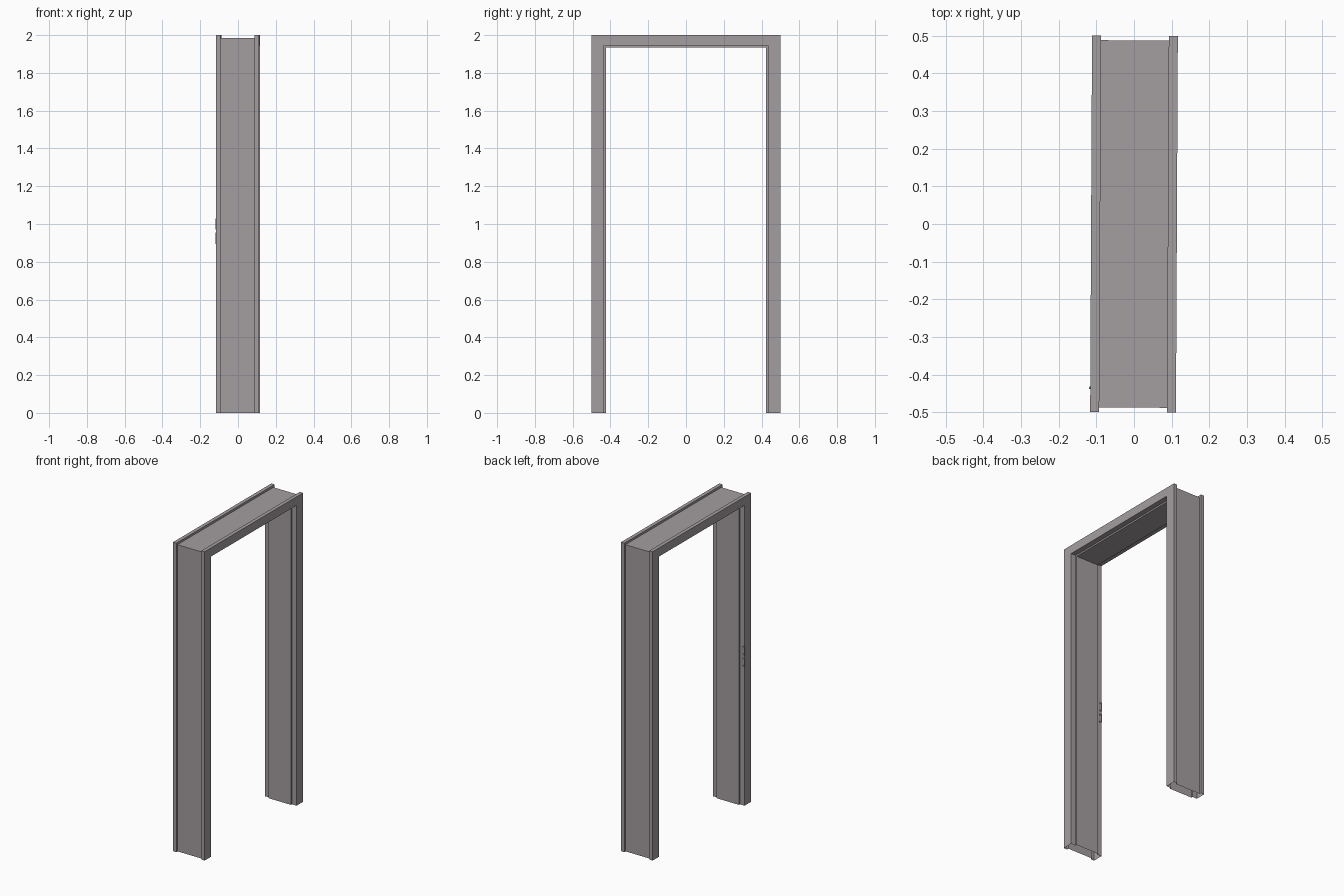
import bpy, bmesh
from mathutils import Matrix

if "Cube" in bpy.data.objects:
    bpy.data.objects.remove(bpy.data.objects["Cube"])

TILT = Matrix.Rotation(-0.005, 4, 'Z')   # the whole frame sits very slightly turned


def material(name, rgb):
    m = bpy.data.materials.new(name)
    m.diffuse_color = (*rgb, 1)
    m.use_nodes = True
    m.node_tree.nodes["Principled BSDF"].inputs["Base Color"].default_value = m.diffuse_color
    return m


def finish(bm, name, mat):
    bmesh.ops.transform(bm, matrix=TILT, verts=bm.verts)
    me = bpy.data.meshes.new(name)
    bm.to_mesh(me)
    bm.free()
    me.materials.append(mat)
    ob = bpy.data.objects.new(name, me)
    bpy.context.collection.objects.link(ob)
    return ob


frame_grey = material("warm grey paint", (0.37, 0.34, 0.352))
steel = material("dark steel", (0.22, 0.21, 0.215))

# Frame section: x, depth in from outside on the legs, same on the header
half = [
    (0.090, 0.012, 0.014),   # recessed back
    (0.090, 0.000, 0.000),   # trim return
    (0.114, 0.000, 0.000),   # trim outer corner
    (0.114, 0.066, 0.056),   # trim inner corner
    (0.080, 0.066, 0.056),   # door rebate
    (0.080, 0.076, 0.066),   # door stop
]
section = half + [(-x, a, b) for x, a, b in reversed(half)]

# Sweep the section up one leg, across and down the other (open at the floor)
bm = bmesh.new()
rings = []
for side, top in ((-1, False), (-1, True), (1, True), (1, False)):
    rings.append([bm.verts.new((x, side * (0.5 - a), 2.0 - b if top else 0.0))
                  for x, a, b in section])
n = len(section)
for r0, r1 in zip(rings, rings[1:]):
    for i in range(n):
        j = (i + 1) % n
        bm.faces.new((r0[i], r0[j], r1[j], r1[i]))
bmesh.ops.recalc_face_normals(bm, faces=bm.faces)
bm.normal_update()
highest = max(bm.faces, key=lambda f: f.calc_center_median().z)
if highest.normal.z < 0:
    bmesh.ops.reverse_faces(bm, faces=bm.faces)
finish(bm, "door_frame", frame_grey)


# Strike plates: small framed plates on the rebate, lipped over the trim edge
def strike(name, z0, z1):
    bm = bmesh.new()

    def box(xa, xb, ya, yb, za, zb):
        m = Matrix.Translation(((xa + xb) / 2, (ya + yb) / 2, (za + zb) / 2))
        m = m @ Matrix.Diagonal((xb - xa, yb - ya, zb - za, 1))
        bmesh.ops.create_cube(bm, size=1, matrix=m)

    y0, y1 = -0.435, -0.432
    box(-0.116, -0.110, y0, y1, z0, z1)
    box(-0.100, -0.096, y0, y1, z0, z1)
    for z in (z0, z1 - 0.012):
        box(-0.110, -0.100, y0, y1, z, z + 0.012)
    box(-0.117, -0.114, -0.439, y0, z0 + 0.01, z1 - 0.01)
    finish(bm, name, steel)


strike("lower_strike_plate", 0.895, 0.955)
strike("upper_strike_plate", 0.970, 1.030)
